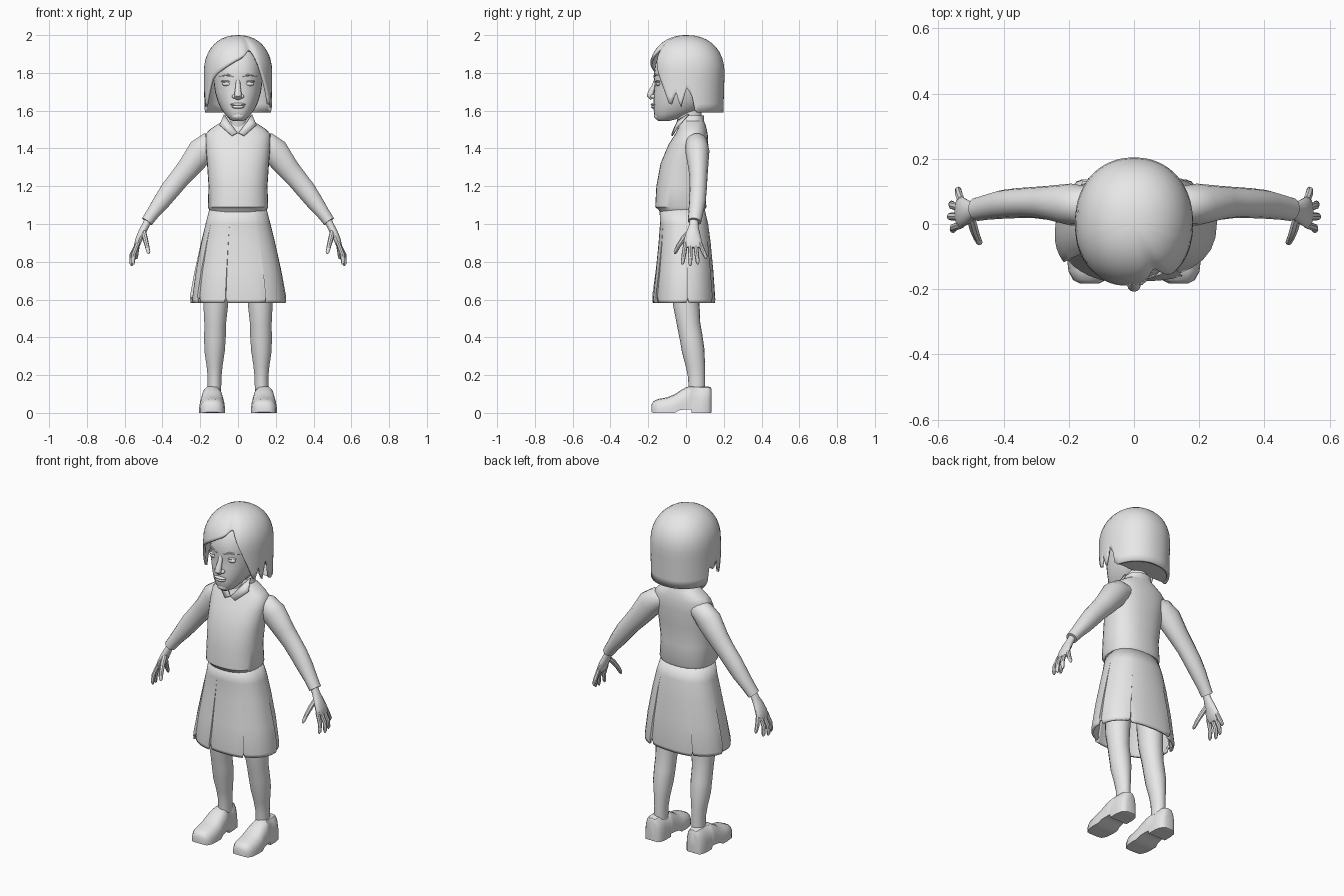
import bpy, bmesh, math
from mathutils import Vector

grey = bpy.data.materials.new("plain_grey")
grey.diffuse_color = (0.8, 0.8, 0.8, 1)


def loft(name, rings, caps=(True, True), mirror=False, thick=0.0):
    """Skin a list of closed rings, optionally capped, mirrored in x, thickened inwards."""
    bm = bmesh.new()
    rows = [[bm.verts.new(p) for p in r] for r in rings]
    n = len(rows[0])
    for a, b in zip(rows, rows[1:]):
        for i in range(n):
            bm.faces.new((a[i], a[(i + 1) % n], b[(i + 1) % n], b[i]))
    if caps[0]:
        bm.faces.new(rows[0][::-1])
    if caps[1]:
        bm.faces.new(rows[-1])
    bmesh.ops.remove_doubles(bm, verts=bm.verts, dist=1e-5)
    bmesh.ops.recalc_face_normals(bm, faces=bm.faces)
    return finish(name, bm, mirror, thick)


def finish(name, bm, mirror=False, thick=0.0):
    me = bpy.data.meshes.new(name)
    bm.to_mesh(me)
    bm.free()
    me.materials.append(grey)
    ob = bpy.data.objects.new(name, me)
    bpy.context.collection.objects.link(ob)
    if thick:
        m = ob.modifiers.new("thickness", 'SOLIDIFY')
        m.thickness = thick
        m.offset = -1
    if mirror:
        ob.modifiers.new("mirror", 'MIRROR')
    return ob


def spow(v, e):
    return math.copysign(abs(v) ** e, v)


def oval(z, hw, yf, yb, n=28, e=0.9):
    """Horizontal rounded ring; angle 0 faces the front."""
    yc, hy = (yf + yb) / 2, (yb - yf) / 2
    return [(hw * spow(math.sin(t), e), yc - hy * spow(math.cos(t), e), z)
            for t in (2 * math.pi * i / n for i in range(n))]


def tube(name, pts, mirror=True, n=14):
    """Limb through points (x, y, z, depth radius, side radius)."""
    rings = []
    for i, p in enumerate(pts):
        c = Vector(p[:3])
        d = (Vector(pts[min(i + 1, len(pts) - 1)][:3]) - Vector(pts[max(i - 1, 0)][:3])).normalized()
        u = Vector((0, 1, 0))
        u = (u - d * u.dot(d)).normalized()
        v = d.cross(u)
        rings.append([c + u * p[3] * math.cos(t) + v * p[4] * math.sin(t)
                      for t in (2 * math.pi * k / n for k in range(n))])
    return loft(name, rings, mirror=mirror)


def ball(name, loc, size, mirror=False):
    bm = bmesh.new()
    bmesh.ops.create_uvsphere(bm, u_segments=16, v_segments=10, radius=1)
    for v in bm.verts:
        v.co = Vector([v.co[i] * size[i] + loc[i] for i in range(3)])
    return finish(name, bm, mirror)


def lerp_table(tab, x):
    for (x0, y0), (x1, y1) in zip(tab, tab[1:]):
        if x <= x1:
            return y0 + (y1 - y0) * (x - x0) / (x1 - x0)
    return tab[-1][1]


# Head and neck
loft("head", [oval(*r) for r in [
    (1.545, .025, -.145, -.09), (1.555, .045, -.158, -.05), (1.58, .068, -.168, .02),
    (1.61, .09, -.172, .08), (1.65, .108, -.172, .12), (1.70, .122, -.17, .14),
    (1.745, .128, -.166, .155), (1.78, .13, -.172, .16), (1.85, .127, -.162, .16),
    (1.92, .10, -.125, .13), (1.96, .05, -.06, .07)]])
loft("neck", [oval(z, .056, f, b, 16) for z, f, b in
              [(1.44, -.03, .09), (1.54, -.045, .085), (1.62, -.06, .08)]])

# Face features
tube("nose", [(0, -.160, 1.765, .008, .011), (0, -.170, 1.73, .012, .013),
              (0, -.185, 1.695, .017, .018), (0, -.190, 1.680, .018, .020),
              (0, -.178, 1.663, .010, .016)], mirror=False, n=12)
ball("nostril", (.02, -.174, 1.675), (.013, .014, .011), True)
ball("upper_lip", (0, -.172, 1.633), (.040, .015, .008))
ball("lower_lip", (0, -.170, 1.620), (.034, .015, .009))
ball("chin", (0, -.145, 1.572), (.035, .024, .022))
ball("eye", (.058, -.147, 1.742), (.027, .013, .012), True)
ball("eyelid", (.058, -.147, 1.755), (.032, .014, .006), True)
tube("eyebrow", [(.022, -.168, 1.778, .005, .004), (.055, -.160, 1.790, .006, .006),
                 (.098, -.122, 1.780, .004, .003)], n=8)

# Bobbed hair: shell whose lower edge follows a fringe and ragged side locks
EDGE = [(-180, 1.59), (-102, 1.59), (-97, 1.70), (-88, 1.66), (-80, 1.72), (-71, 1.62),
        (-60, 1.69), (-50, 1.76), (-40, 1.79), (-15, 1.84), (10, 1.89), (21, 1.92),
        (26, 1.92), (34, 1.86), (45, 1.78), (55, 1.71), (66, 1.62), (75, 1.70),
        (82, 1.61), (90, 1.72), (97, 1.68), (102, 1.59), (180, 1.59)]
cols, rows = 96, 14


def hair_point(deg, f):
    zb, a = lerp_table(EDGE, deg), math.radians(deg)
    z = zb + (2.0 - zb) * math.sin(f * math.pi / 2)
    u = min(1, max(0, (z - 1.8) / .2))
    k = max(0, 1 - u ** 2.2) ** (1 / 2.2)
    if z < 1.8:
        k *= 1 - .03 * (1.8 - z) / .2 * -math.cos(a)
    k *= 1 - .07 * math.exp(-((deg - 24) / 9) ** 2)  # parting crease
    return (.181 * k * spow(math.sin(a), .93), .004 - .2 * k * spow(math.cos(a), .93), z)


loft("hair", [[hair_point(-180 + 360 * c / cols, r / rows) for c in range(cols)]
              for r in range(rows + 1)], caps=(False, False), thick=.014)

# Closed underside of the hair at the nape
bm = bmesh.new()
under = [hair_point(d % 360 - (360 if d % 360 > 180 else 0), 0) for d in range(104, 257, 8)]
bm.faces.new([bm.verts.new((x * .97, y * .97, 1.597)) for x, y, z in under])
finish("hair_underside", bm)

# Blouse
loft("blouse", [oval(*r, 32, .85) for r in [
    (1.02, .135, -.12, .085), (1.075, .152, -.145, .100), (1.09, .160, -.163, .108),
    (1.20, .156, -.157, .100), (1.32, .164, -.135, .108), (1.42, .172, -.093, .118),
    (1.475, .172, -.058, .115), (1.50, .150, -.045, .110), (1.53, .105, -.036, .102),
    (1.545, .078, -.033, .095), (1.575, .070, -.030, .095)]])
bm = bmesh.new()
bm.faces.new([bm.verts.new(p) for p in [
    (.074, .01, 1.582), (.054, -.045, 1.55), (.004, -.075, 1.485),
    (.034, -.078, 1.468), (.098, -.042, 1.525)]])
finish("collar_flap", bm, True, .008)

# Sleeves
tube("sleeve", [(.10, .05, 1.435, .05, .045), (.15, .056, 1.422, .06, .066),
                (.195, .06, 1.385, .064, .074), (.265, .065, 1.293, .052, .061),
                (.315, .066, 1.235, .047, .055), (.358, .064, 1.182, .046, .053),
                (.405, .06, 1.118, .044, .046), (.45, .052, 1.058, .039, .036),
                (.482, .045, 1.013, .036, .032)])

# Hands
tube("palm", [(.470, .043, 1.03, .024, .022), (.488, .041, .995, .024, .020),
              (.508, .037, .955, .036, .021), (.526, .036, .915, .047, .019),
              (.536, .036, .885, .048, .015), (.54, .036, .875, .040, .010)])
for name, y0, y1, x1, z1 in [("index_finger", -.002, -.018, .553, .785),
                             ("middle_finger", .024, .022, .562, .778),
                             ("ring_finger", .05, .062, .557, .786),
                             ("little_finger", .073, .105, .537, .815)]:
    tube(name, [(.53, y0, .90, .012, .012),
                (x1, y0 + (y1 - y0) * .55, (.895 + z1) / 2, .012, .012),
                (x1 + .002, y1, z1 + .012, .010, .010), (x1, y1, z1, .004, .004)], n=8)
tube("thumb", [(.502, .025, .965, .014, .014), (.492, -.012, .925, .015, .014),
               (.482, -.040, .885, .012, .012), (.474, -.056, .852, .010, .010),
               (.472, -.060, .842, .004, .004)], n=8)

# Skirt: flared shell of overlapping panels, with a notch at each slit
SLITS = [-150, -95, -55, -12, 32, 95, 150, 210]
SKIRT = [(1.085, .150, -.140, .098), (1.00, .172, -.138, .118), (.90, .194, -.145, .130),
         (.75, .222, -.158, .142), (.60, .240, -.172, .150), (.582, .238, -.170, .148)]
rings = []
for z, hw, yf, yb in SKIRT:
    t = max(0, (1.0 - z) / .42)
    ring = []
    for a0, a1 in zip(SLITS, SLITS[1:]):
        for s in (0, .04, .2, .4, .6, .8, .96, 1):
            a = math.radians(a0 + (a1 - a0) * s)
            k = 1 + .065 * t * s
            lift = .02 if z < .65 and s in (0, 1) else 0
            ring.append((hw * k * spow(math.sin(a), .85),
                         (yf + yb) / 2 - (yb - yf) / 2 * k * spow(math.cos(a), .85), z + lift))
    rings.append(ring)
loft("skirt", rings, caps=(False, False), thick=.012)

# Legs
tube("leg", [(.095, .02, .95, .075, .07), (.112, .0, .70, .078, .07),
             (.118, .002, .57, .070, .066), (.121, .014, .47, .062, .058),
             (.122, .027, .40, .061, .058), (.124, .038, .33, .060, .055),
             (.124, .05, .25, .051, .043), (.124, .056, .19, .045, .037),
             (.125, .058, .11, .044, .036)], n=18)

# Shoes: sections from toe to heel (y, half width, bottom, top)
HALF = [(1, 0), (1.0, .3), (.95, .55), (.8, .8), (.5, .96)]
PROFILE = HALF + [(0, 1)] + [(-x, z) for x, z in reversed(HALF)]
loft("shoe", [[(.137 + hw * px, y, zb + (zt - zb) * pz) for px, pz in PROFILE]
              for y, hw, zb, zt in [
    (-.182, .030, .004, .045), (-.172, .050, 0, .062), (-.145, .064, 0, .074),
    (-.10, .069, 0, .082), (-.06, .068, 0, .098), (-.035, .064, .014, .115),
    (0, .060, .018, .136), (.028, .058, .018, .143), (.03, .058, 0, .143),
    (.08, .058, 0, .141), (.115, .052, 0, .141), (.13, .040, 0, .136),
    (.136, .024, .004, .125)]], mirror=True)

# Smooth shading with crisp edges
for ob in bpy.context.scene.objects:
    ob.select_set(True)
    bpy.context.view_layer.objects.active = ob
bpy.ops.object.shade_smooth_by_angle(angle=math.radians(40))
